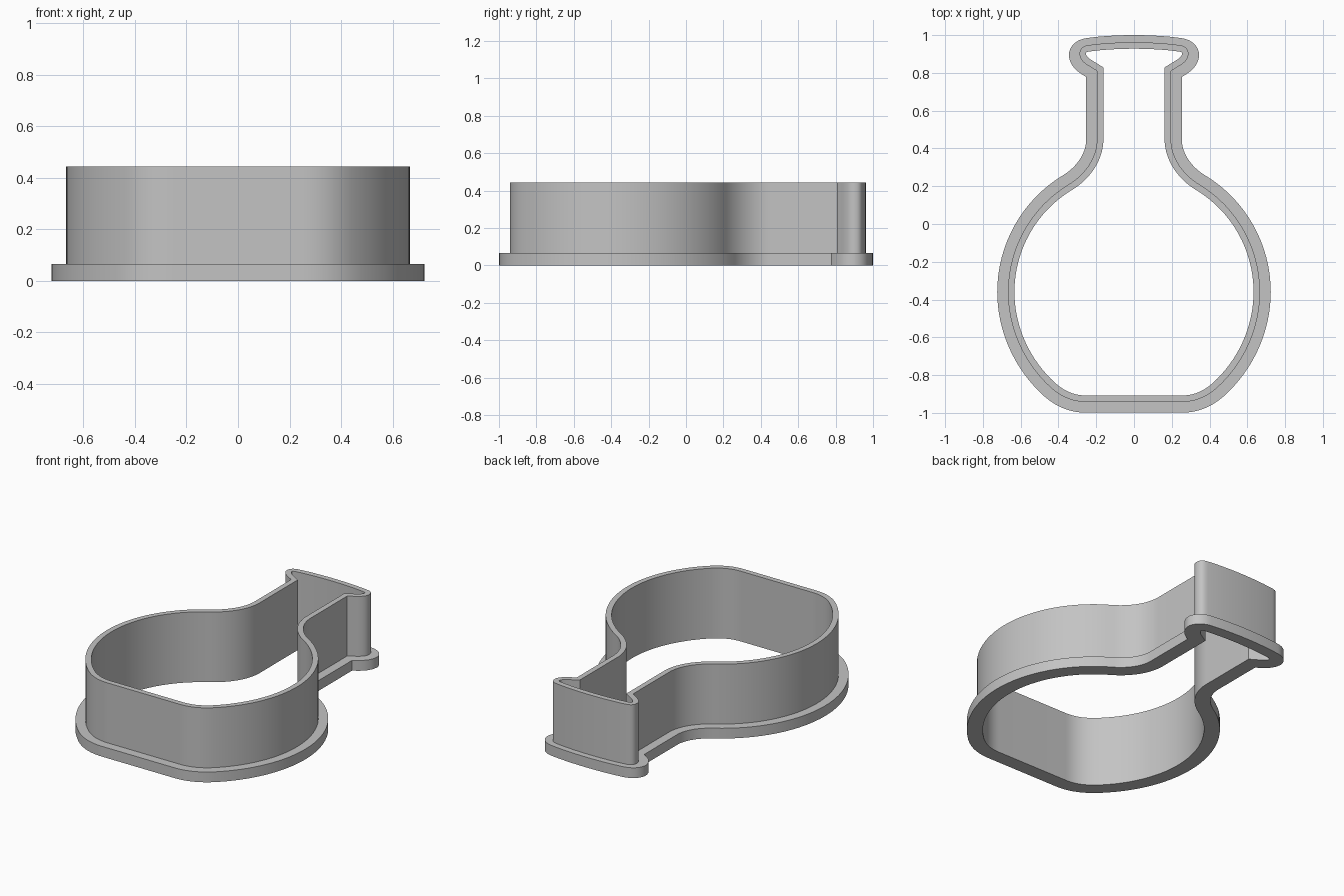
import bpy
import bmesh
from mathutils import Vector
from mathutils.geometry import interpolate_bezier

cube = bpy.data.objects.get("Cube")
if cube:
    bpy.data.objects.remove(cube, do_unlink=True)

WALL, FLANGE = 0.034, 0.057
HEIGHT, FLANGE_HEIGHT = 0.444, 0.065

# Right half of the flask outline, bottom to top: (handle, handle, end) or (end,)
START = (0, -0.942)
SEGMENTS = [
    ((0.25, -0.942),),
    ((0.32, -0.942), (0.38, -0.92), (0.44, -0.867)),
    ((0.58, -0.74), (0.667, -0.555), (0.667, -0.36)),
    ((0.667, -0.127), (0.545, 0.09), (0.345, 0.21)),
    ((0.26, 0.262), (0.196, 0.35), (0.196, 0.45)),
    ((0.196, 0.81),),
    ((0.235, 0.834),),
    ((0.262, 0.85), (0.288, 0.87), (0.288, 0.9)),
    ((0.288, 0.93), (0.27, 0.943), (0.24, 0.947)),
    ((0.17, 0.957), (0.08, 0.962), (0, 0.962)),
]


def outline():
    """Closed counter-clockwise outline, mirrored across x."""
    half = [Vector(START)]
    for seg in SEGMENTS:
        if len(seg) == 1:
            half.append(Vector(seg[0]))
        else:
            pts = interpolate_bezier(half[-1], *[Vector(p) for p in seg], 17)
            half += [p.to_2d() for p in pts[1:]]
    return half + [Vector((-p.x, p.y)) for p in reversed(half[1:-1])]


def offset(points, distance, top_trim=0.0):
    """Mitred offset; top_trim narrows it along the mouth of the flask."""
    result = []
    for i, p in enumerate(points):
        a = (p - points[i - 1]).normalized()
        b = (points[(i + 1) % len(points)] - p).normalized()
        normal = Vector((a.y + b.y, -a.x - b.x)).normalized()
        miter = normal.dot(Vector((a.y, -a.x)))
        trim = top_trim * max(0, normal.y) if p.y > 0.85 else 0
        result.append(p + normal * (distance - trim) / miter)
    return result


def sweep(name, sections, material):
    """Join stacked loops (points, z) into one closed ring."""
    bm = bmesh.new()
    loops = [[bm.verts.new((p.x, p.y, z)) for p in pts] for pts, z in sections]
    count = len(loops[0])
    for k, loop in enumerate(loops):
        following = loops[(k + 1) % len(loops)]
        for i in range(count):
            j = (i + 1) % count
            bm.faces.new((loop[i], loop[j], following[j], following[i]))
    bmesh.ops.recalc_face_normals(bm, faces=bm.faces)
    mesh = bpy.data.meshes.new(name)
    bm.to_mesh(mesh)
    bm.free()
    mesh.materials.append(material)
    obj = bpy.data.objects.new(name, mesh)
    bpy.context.collection.objects.link(obj)
    bpy.ops.object.select_all(action="DESELECT")
    obj.select_set(True)
    bpy.context.view_layer.objects.active = obj
    bpy.ops.object.shade_smooth_by_angle(angle=0.6)
    return obj


grey = bpy.data.materials.new("plain grey")
grey.use_nodes = True
colour = (0.55, 0.55, 0.55, 1)
grey.diffuse_color = colour
grey.node_tree.nodes["Principled BSDF"].inputs["Base Color"].default_value = colour

# Thin cutting wall with a wider flange around its foot
outer = outline()
inner = offset(outer, -WALL)
rim = offset(outer, FLANGE, top_trim=0.019)
sweep("flask_cutter", [
    (inner, 0), (inner, HEIGHT),
    (outer, HEIGHT), (outer, FLANGE_HEIGHT),
    (rim, FLANGE_HEIGHT), (rim, 0),
], grey)
